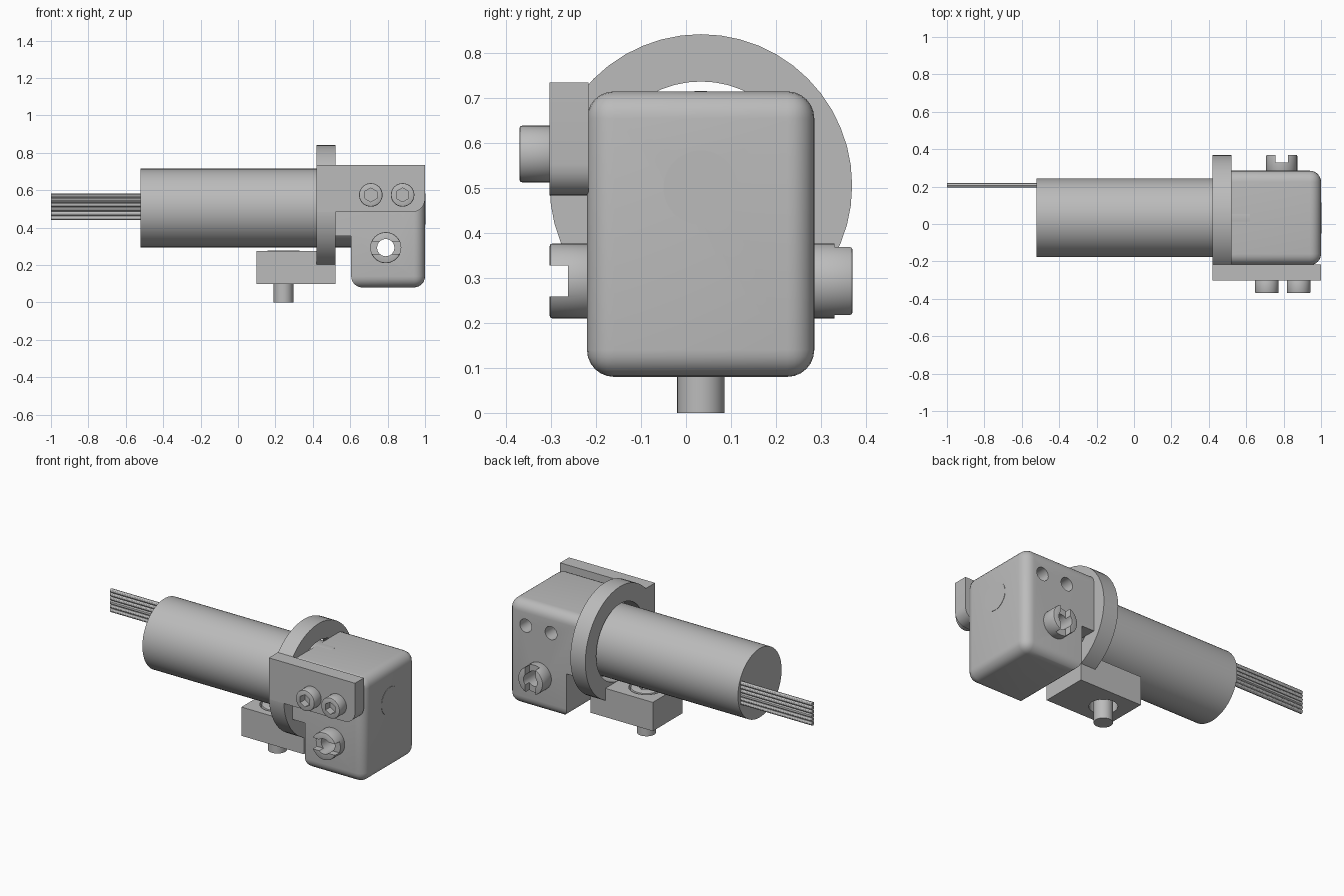
import bpy, bmesh, math
from mathutils import Vector, Matrix

cube = bpy.data.objects.get("Cube")
if cube:
    bpy.data.objects.remove(cube, do_unlink=True)

grey = bpy.data.materials.new("plain grey")
grey.use_nodes = True
GREY = (0.5, 0.5, 0.5, 1)
grey.diffuse_color = GREY
grey.node_tree.nodes["Principled BSDF"].inputs["Base Color"].default_value = GREY

AXES = {"x": Matrix.Rotation(math.pi / 2, 4, "Y"),
        "y": Matrix.Rotation(-math.pi / 2, 4, "X"),
        "z": Matrix.Identity(4)}


def finish(name, bm):
    bmesh.ops.recalc_face_normals(bm, faces=bm.faces)
    mesh = bpy.data.meshes.new(name)
    bm.to_mesh(mesh)
    bm.free()
    mesh.materials.append(grey)
    ob = bpy.data.objects.new(name, mesh)
    bpy.context.scene.collection.objects.link(ob)
    return smooth(ob)


def smooth(ob):
    ob.data.shade_smooth()
    ob.data.set_sharp_from_angle(angle=math.radians(30))
    return ob


def cyl(name, start, length, r, axis, segs=48, bevel=0):
    """Cylinder from its start point along an axis, with optional rounded rims."""
    bm = bmesh.new()
    bmesh.ops.create_cone(bm, cap_ends=True, segments=segs, radius1=r, radius2=r, depth=length,
                          matrix=Matrix.Translation((0, 0, length / 2)))
    if bevel:
        rims = [e for e in bm.edges if abs(e.verts[0].co.z - e.verts[1].co.z) < 1e-5]
        bmesh.ops.bevel(bm, geom=rims, offset=bevel, segments=2, profile=0.5, affect="EDGES")
    bm.transform(Matrix.Translation(start) @ AXES[axis])
    return finish(name, bm)


def box(name, lo, hi):
    lo, hi = Vector(lo), Vector(hi)
    bm = bmesh.new()
    bmesh.ops.create_cube(bm, size=1, matrix=Matrix.Translation((lo + hi) / 2)
                          @ Matrix.Diagonal((*(hi - lo), 1)))
    return finish(name, bm)


def prism(name, outline, y0, y1, pick, offset):
    """Extrude an x-z outline along y and round the edges chosen by pick."""
    bm = bmesh.new()
    face = bm.faces.new([bm.verts.new((x, y0, z)) for x, z in outline])
    ext = bmesh.ops.extrude_face_region(bm, geom=[face])
    bmesh.ops.translate(bm, vec=(0, y1 - y0, 0),
                        verts=[v for v in ext["geom"] if isinstance(v, bmesh.types.BMVert)])
    edges = [e for e in bm.edges if pick(e.verts[0].co, e.verts[1].co)]
    bmesh.ops.bevel(bm, geom=edges, offset=offset, segments=6, profile=0.5, affect="EDGES")
    return finish(name, bm)


def cut(ob, *cutters):
    for c in cutters:
        mod = ob.modifiers.new("cut", "BOOLEAN")
        mod.operation, mod.solver, mod.object = "DIFFERENCE", "EXACT", c
    graph = bpy.context.evaluated_depsgraph_get()
    graph.update()
    mesh = bpy.data.meshes.new_from_object(ob.evaluated_get(graph))
    ob.modifiers.clear()
    ob.data = mesh
    for c in cutters:
        bpy.data.objects.remove(c, do_unlink=True)
    return smooth(ob)


CY, CZ = 0.033, 0.505          # motor axis
FRONT, BACK = -0.22, 0.285     # gearbox sides
HX, HZ = 0.79, 0.293           # output hub axis
BOLTS, BZ = (0.71, 0.88), 0.575

# Motor body
cyl("motor_body", (-0.52, CY, CZ), 1.14, 0.21, "x", 64)

# Flat ribbon of wires
for i in range(6):
    cyl(f"wire_{i + 1}", (-1, 0.207, 0.452 + i * 0.0236), 0.49, 0.0122, "x", 12)

# Gearbox housing, stepped below the motor
OUT = [(0.605, 0.08), (1, 0.08), (1, 0.714), (0.52, 0.714), (0.52, 0.355), (0.605, 0.355)]


def rounded(a, b):
    right = a.x > 0.99 and b.x > 0.99
    bottom = a.z < 0.09 and b.z < 0.09
    top = a.z > 0.71 and b.z > 0.71 and a.y == b.y
    return right or bottom or top


housing = prism("gearbox_housing", OUT, FRONT, BACK, rounded, 0.06)
cut(housing,
    cyl("hub_bore", (HX, -0.5, HZ), 1, 0.046, "y"),
    cyl("shaft_bore", (0.9, CY, 0.5), 0.2, 0.043, "x"),
    *[cyl("bolt_bore", (x, BACK - 0.18, BZ), 0.3, 0.04, "y", 32) for x in BOLTS])

# Shaft bushing flush with the end face, and flatted shaft inside it
cut(cyl("shaft_bushing", (0.95, CY, 0.5), 0.052, 0.083, "x"),
    cyl("bushing_bore", (0.9, CY, 0.5), 0.2, 0.043, "x"))
shaft = cyl("motor_shaft", (0.88, CY, 0.5), 0.095, 0.039, "x")
flat = box("shaft_flat", (0.9, -0.1, -0.1), (1.1, 0.1, -0.016))
flat.data.transform(Matrix.Translation((0, CY, 0.5)) @ Matrix.Rotation(math.radians(-22), 4, "X"))
cut(shaft, flat)

# Slotted output hubs, one on each side
S = 0.034
for name, y, slot in (
        ("front_hub", -0.303, ((HX - 0.2, -0.4, HZ - S), (HX + 0.2, -0.262, HZ + S))),
        ("back_hub", BACK - 0.01, ((HX - S, 0.33, HZ - 0.2), (HX + S, 0.5, HZ + 0.2)))):
    hub = cyl(name, (HX, y, HZ), 0.095, 0.083, "y", 48, 0.006)
    cut(hub, cyl("hub_hole", (HX, -0.5, HZ), 1, 0.046, "y"), box("hub_slot", *slot))

# Side mounting plate with rounded lower corner
prism("mounting_plate", [(0.42, 0.483), (1, 0.483), (1, 0.734), (0.42, 0.734)], -0.303, FRONT + 0.003,
      lambda a, b: a.x > 0.99 and b.x > 0.99 and a.z < 0.5 and b.z < 0.5, 0.07)

# Socket head bolts
for i, x in enumerate(BOLTS):
    bolt = cyl(f"plate_bolt_{i + 1}", (x, -0.37, BZ), 0.075, 0.063, "y", 32, 0.006)
    cut(bolt, cyl("hex_socket", (x, -0.4, BZ), 0.075, 0.037, "y", 6))

# Mounting ring around the motor
cut(cyl("mounting_ring", (0.42, CY, CZ), 0.1, 0.336, "x", 48),
    cyl("ring_bore", (0.3, CY, CZ), 0.4, 0.231, "x", 48))

# Foot block with clearance hole, and its screw
cut(box("foot_block", (0.1, -0.11, 0.1), (0.52, 0.176, 0.275)),
    cyl("clearance_hole", (0.243, CY, 0), 0.4, 0.078, "z"),
    cyl("counterbore", (0.243, CY, 0.2), 0.2, 0.098, "z"))
cyl("foot_screw", (0.243, CY, 0), 0.25, 0.0525, "z", 32)
cut(cyl("foot_screw_head", (0.243, CY, 0.19), 0.088, 0.088, "z", 32, 0.006),
    cyl("foot_socket", (0.243, CY, 0.24), 0.1, 0.045, "z", 6))
